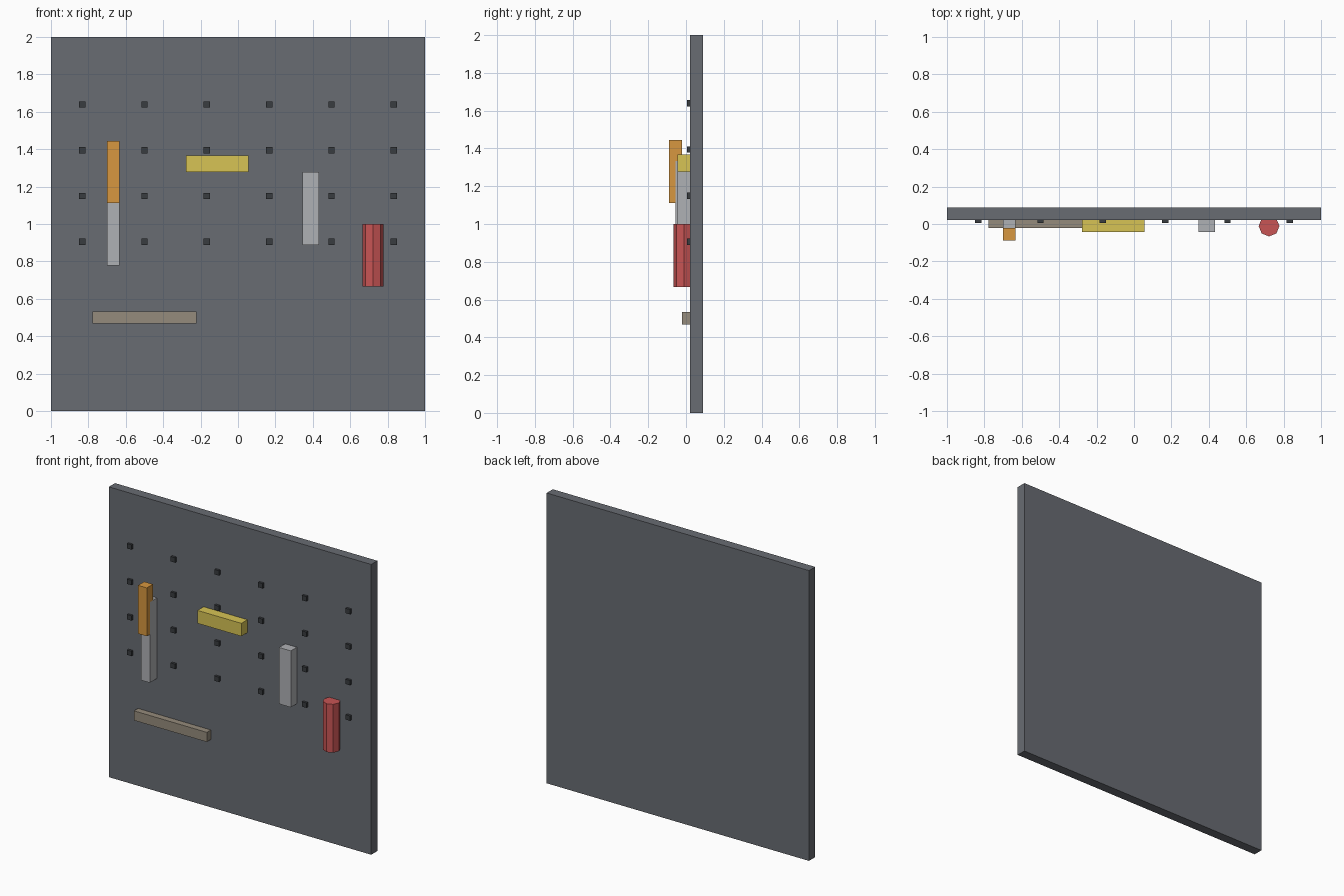
import bpy

if "Cube" in bpy.data.objects:
    bpy.data.objects.remove(bpy.data.objects["Cube"])

FACE = 0.022      # y of the board's front face


def material(name, rgb):
    mat = bpy.data.materials.new(name)
    mat.diffuse_color = (*rgb, 1)
    mat.use_nodes = True
    mat.node_tree.nodes["Principled BSDF"].inputs["Base Color"].default_value = mat.diffuse_color
    return mat


dark_slate = material("dark_slate", (0.14, 0.15, 0.17))
charcoal = material("charcoal", (0.04, 0.045, 0.05))
steel = material("steel", (0.43, 0.44, 0.46))
orange = material("orange", (0.68, 0.31, 0.05))
yellow = material("yellow", (0.68, 0.55, 0.09))
red = material("red", (0.58, 0.09, 0.09))
taupe = material("taupe", (0.30, 0.26, 0.20))


def finish(name, mat):
    obj = bpy.context.object
    obj.name = name
    obj.data.materials.append(mat)
    return obj


def box(name, x, y, z, mat):
    """Box from (min, max) pairs on each axis."""
    bpy.ops.mesh.primitive_cube_add(size=1, location=[sum(r) / 2 for r in (x, y, z)])
    bpy.context.object.scale = [r[1] - r[0] for r in (x, y, z)]
    bpy.ops.object.transform_apply(location=False, rotation=False, scale=True)
    return finish(name, mat)


# Wall board
box("board", (-1, 1), (FACE, 0.089), (0, 2), dark_slate)

# Grid of small square pegs, half sunk into the board
h = 0.0167
for row in range(4):
    for col in range(6):
        x, z = -0.8333 + col / 3, 0.9056 + row * 0.2444
        box(f"peg_{row}_{col}", (x - h, x + h), (FACE - h, FACE + h),
            (z - h, z + h), charcoal)

# Tool with a steel shaft and an orange grip in front of it
box("tool_shaft", (-0.70, -0.633), (-0.056, FACE), (0.778, 1.333), steel)
box("tool_grip", (-0.70, -0.633), (-0.089, -0.022), (1.111, 1.444), orange)

# Other hanging items
box("yellow_level", (-0.278, 0.056), (-0.044, FACE), (1.278, 1.367), yellow)
box("steel_bar", (0.344, 0.433), (-0.044, FACE), (0.889, 1.278), steel)
box("lower_rail", (-0.778, -0.222), (-0.022, FACE), (0.467, 0.533), taupe)

# Eight-sided red canister
bpy.ops.mesh.primitive_cylinder_add(vertices=8, radius=0.0556, depth=0.3333,
                                    location=(0.722, -0.011, 0.8333))
finish("red_canister", red)
